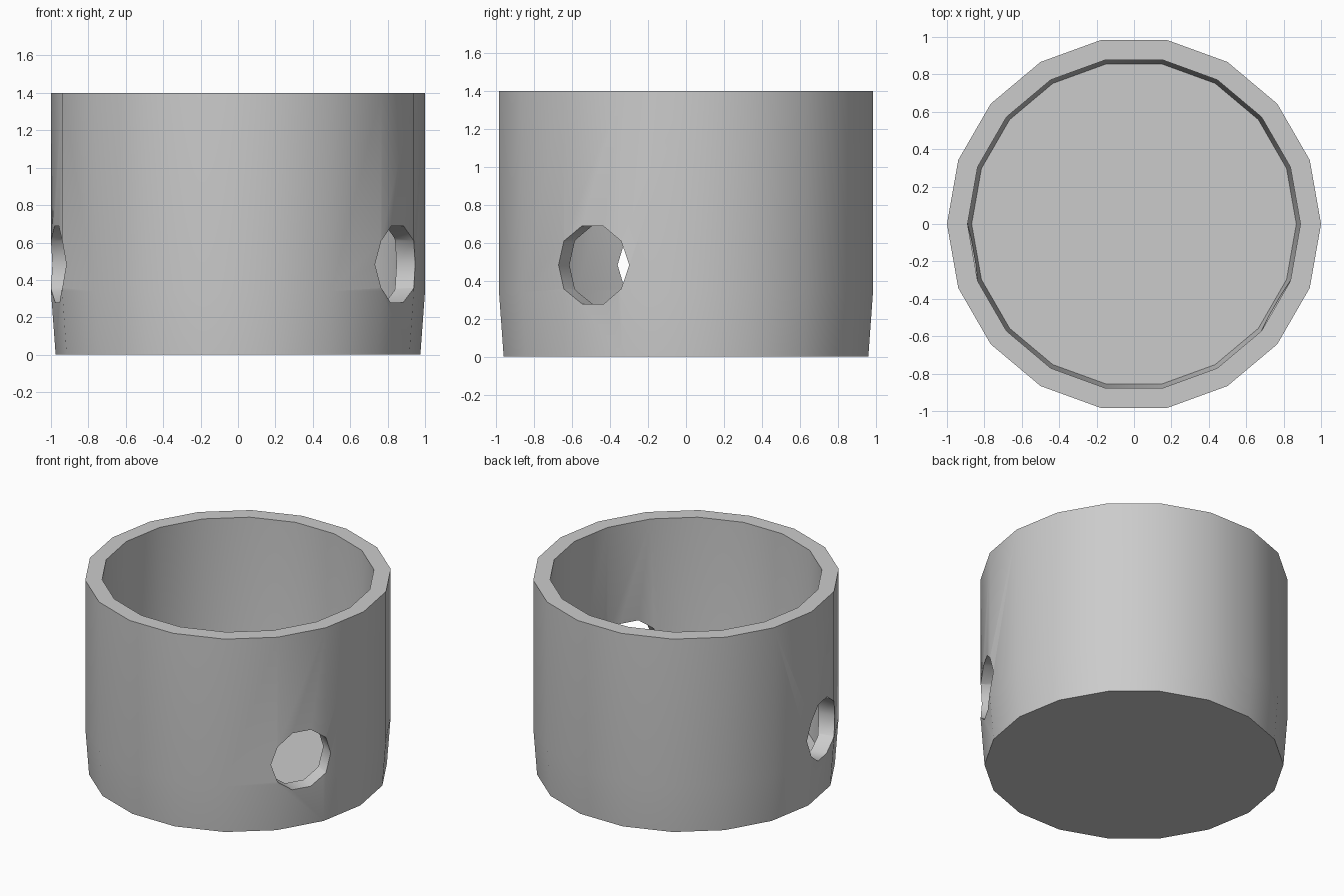
import bpy, bmesh
from math import sin, cos, pi, radians
from mathutils import Vector

if "Cube" in bpy.data.objects:
    bpy.data.objects.remove(bpy.data.objects["Cube"])


def make_object(name, rings):
    """Skin a list of equal-sized point rings and cap both ends."""
    bm = bmesh.new()
    loops = [[bm.verts.new(p) for p in ring] for ring in rings]
    for a, b in zip(loops, loops[1:]):
        n = len(a)
        for i in range(n):
            j = (i + 1) % n
            bm.faces.new((a[i], a[j], b[j], b[i]))
    bm.faces.new(loops[0])
    bm.faces.new(loops[-1])
    bmesh.ops.recalc_face_normals(bm, faces=bm.faces)
    mesh = bpy.data.meshes.new(name)
    bm.to_mesh(mesh)
    bm.free()
    obj = bpy.data.objects.new(name, mesh)
    bpy.context.collection.objects.link(obj)
    return obj


def level_ring(r, z, n=18):
    return [(r * cos(2 * pi * i / n), r * sin(2 * pi * i / n), z) for i in range(n)]


def hole_ring(angle, dist, r=0.215, z=0.483, n=10):
    out = Vector((cos(angle), sin(angle), 0))
    side = Vector((-sin(angle), cos(angle), 0))
    up = Vector((0, 0, 1))
    return [out * dist + side * r * cos(2 * pi * i / n) + up * (z + r * sin(2 * pi * i / n))
            for i in range(n)]


# Cup: outer wall with tapered foot, rim, inner wall and floor
profile = [(0.975, 0.0), (1.0, 0.34), (1.0, 1.4), (0.89, 1.4), (0.89, 0.35), (0.868, 0.11)]
cup = make_object("cup", [level_ring(r, z) for r, z in profile])
bpy.context.view_layer.objects.active = cup
cup.select_set(True)

# Two round side holes
for deg in (-30, 190):
    a = radians(deg)
    cutter = make_object("hole_cutter", [hole_ring(a, 0.6), hole_ring(a, 1.3)])
    cutter.hide_render = True
    mod = cup.modifiers.new("hole", "BOOLEAN")
    mod.operation = 'DIFFERENCE'
    mod.solver = 'EXACT'
    mod.object = cutter
    bpy.ops.object.modifier_apply(modifier=mod.name)
    bpy.data.objects.remove(cutter)

bpy.ops.object.shade_smooth_by_angle(angle=radians(40))
